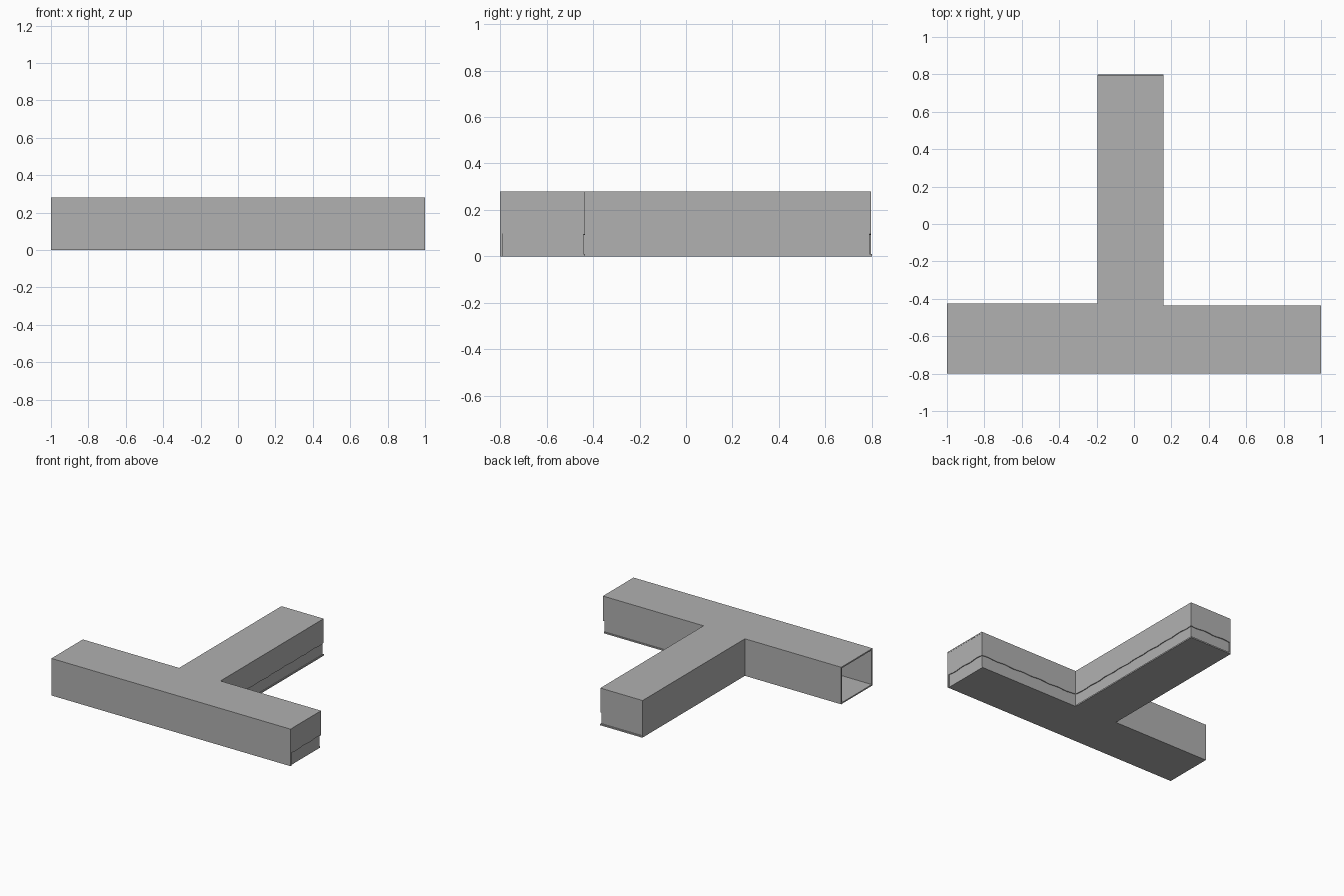
import bpy, bmesh, math
from mathutils import Vector

cube = bpy.data.objects.get("Cube")
if cube:
    bpy.data.objects.remove(cube)

grey = bpy.data.materials.new("plain_grey")
grey.use_nodes = True
grey.diffuse_color = (0.44, 0.44, 0.44, 1)
grey.node_tree.nodes["Principled BSDF"].inputs["Base Color"].default_value = (0.44, 0.44, 0.44, 1)


def prism(name, outline, sweep):
    """Flat outline swept along a vector into a closed solid."""
    bm = bmesh.new()
    face = bm.faces.new([bm.verts.new(p) for p in outline])
    grown = bmesh.ops.extrude_face_region(bm, geom=[face], use_keep_orig=True)
    moved = [v for v in grown["geom"] if isinstance(v, bmesh.types.BMVert)]
    bmesh.ops.translate(bm, verts=moved, vec=sweep)
    bmesh.ops.recalc_face_normals(bm, faces=bm.faces)
    mesh = bpy.data.meshes.new(name)
    bm.to_mesh(mesh)
    bm.free()
    mesh.materials.append(grey)
    obj = bpy.data.objects.new(name, mesh)
    bpy.context.collection.objects.link(obj)
    return obj


def box(name, x0, x1, y0, y1, z0, z1):
    corners = [(x0, y0, z0), (x1, y0, z0), (x1, y1, z0), (x0, y1, z0)]
    return prism(name, corners, (0, 0, z1 - z0))


def wavy_panel(name, start, end, inward, top=0.27, steps=24):
    """Upper wall sheet whose lower edge gently waves."""
    a, b = Vector(start), Vector(end)
    edge = []
    for i in range(steps + 1):
        p = a.lerp(b, i / steps)
        s = p.x + p.y
        edge.append((p.x, p.y, 0.095 + 0.003 * math.sin(40 * s) + 0.001 * math.sin(17 * s)))
    edge += [(b.x, b.y, top), (a.x, a.y, top)]
    return prism(name, edge, inward)


def tee(name, front, back, right, z0, z1):
    """T-shaped slab for floor and roof."""
    plan = [(-1, front), (right, front), (right, -0.435), (0.158, -0.435),
            (0.158, back), (-0.195, back), (-0.195, -0.435), (-1, -0.435)]
    return prism(name, [(x, y, z0) for x, y in plan], (0, 0, z1 - z0))


# Floor and roof
tee("floor", -0.79, 0.8, 0.992, 0, 0.01)
tee("roof", -0.79, 0.797, 0.999, 0.27, 0.28)

# Plain walls; the left end of the long hall stays open
box("front_wall", -1, 1, -0.8, -0.79, 0, 0.28)
box("left_back_wall", -1, -0.195, -0.435, -0.425, 0, 0.28)
box("stem_left_wall", -0.195, -0.187, -0.435, 0.797, 0.01, 0.27)

# Recessed lower walls
box("stem_end_wall", -0.187, 0.152, 0.782, 0.79, 0.01, 0.27)
box("stem_right_wall", 0.144, 0.152, -0.443, 0.782, 0.01, 0.27)
box("right_back_wall", 0.152, 0.992, -0.451, -0.441, 0.01, 0.27)
box("right_end_wall", 0.984, 0.992, -0.79, -0.451, 0.01, 0.27)

# Upper wall sheets standing slightly proud
wavy_panel("stem_end_panel", (-0.187, 0.797, 0), (0.158, 0.797, 0), (0, -0.007, 0))
wavy_panel("stem_right_panel", (0.158, -0.435, 0), (0.158, 0.79, 0), (-0.006, 0, 0))
wavy_panel("right_back_panel", (0.158, -0.435, 0), (0.998, -0.435, 0), (0, -0.006, 0))
wavy_panel("right_end_panel", (0.998, -0.79, 0), (0.998, -0.441, 0), (-0.006, 0, 0))
